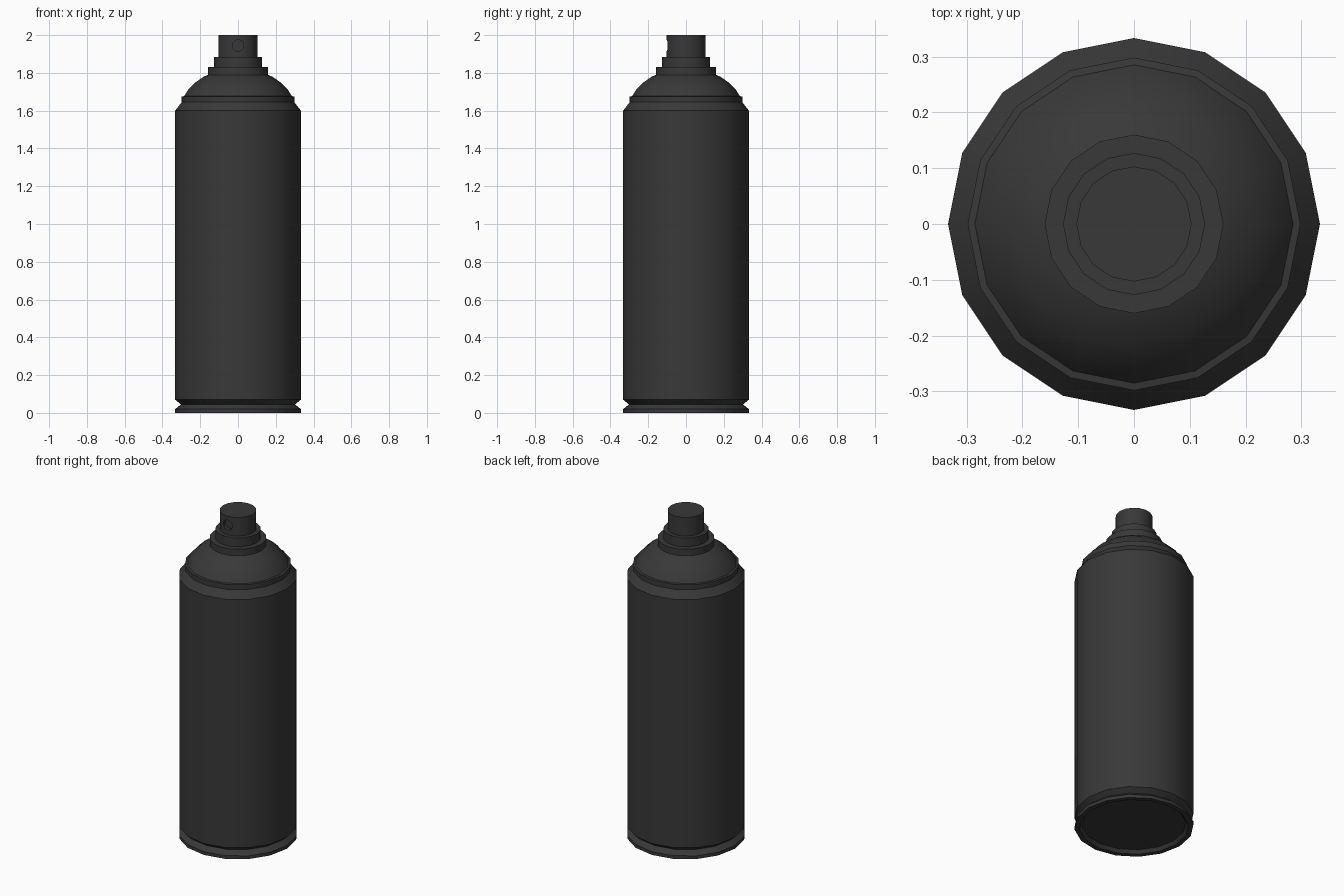
import bpy, bmesh, math

if "Cube" in bpy.data.objects:
    bpy.data.objects.remove(bpy.data.objects["Cube"])

SIDES = 16


def lathe(name, profile):
    """Revolve (radius, height) points around z and cap both ends."""
    bm = bmesh.new()
    rings = []
    for r, z in profile:
        rings.append([bm.verts.new((r * math.cos(2 * math.pi * i / SIDES),
                                    r * math.sin(2 * math.pi * i / SIDES), z))
                      for i in range(SIDES)])
    for a, b in zip(rings, rings[1:]):
        for i in range(SIDES):
            j = (i + 1) % SIDES
            bm.faces.new((a[i], a[j], b[j], b[i]))
    bm.faces.new(rings[0][::-1])
    bm.faces.new(rings[-1])
    bmesh.ops.recalc_face_normals(bm, faces=bm.faces)
    mesh = bpy.data.meshes.new(name)
    bm.to_mesh(mesh)
    bm.free()
    obj = bpy.data.objects.new(name, mesh)
    bpy.context.collection.objects.link(obj)
    obj.data.materials.append(dark)
    return obj


def smooth(obj):
    bpy.ops.object.select_all(action='DESELECT')
    obj.select_set(True)
    bpy.context.view_layer.objects.active = obj
    bpy.ops.object.shade_smooth_by_angle(angle=math.radians(30))


dark = bpy.data.materials.new("dark_grey")
dark.diffuse_color = (0.04, 0.04, 0.04, 1)
dark.use_nodes = True
dark.node_tree.nodes["Principled BSDF"].inputs["Base Color"].default_value = dark.diffuse_color

# Can: recessed base, rolled rim, groove, body, shoulder ring, dome, valve cup
can = lathe("can_body", [
    (0.29, 0.02), (0.305, 0.0), (0.333, 0.0), (0.333, 0.02), (0.302, 0.045),
    (0.333, 0.07), (0.333, 1.60), (0.298, 1.645), (0.298, 1.675),
    (0.285, 1.677), (0.262, 1.714), (0.225, 1.75), (0.185, 1.778),
    (0.16, 1.79), (0.16, 1.83), (0.127, 1.83), (0.127, 1.885), (0.10, 1.885)])

# Spray nozzle
nozzle = lathe("spray_nozzle", [(0.103, 1.88), (0.103, 2.0)])

# Spray hole cut into the front of the nozzle
bpy.ops.mesh.primitive_cylinder_add(vertices=16, radius=0.03, depth=0.06,
                                    location=(0, -0.11, 1.945),
                                    rotation=(math.pi / 2, 0, 0))
cutter = bpy.context.object
cutter.name = "spray_hole_cutter"
cutter.hide_render = True
cut = nozzle.modifiers.new("spray_hole", 'BOOLEAN')
cut.operation = 'DIFFERENCE'
cut.object = cutter
cut.solver = 'EXACT'
bpy.ops.object.select_all(action='DESELECT')
nozzle.select_set(True)
bpy.context.view_layer.objects.active = nozzle
bpy.ops.object.modifier_apply(modifier=cut.name)
bpy.data.objects.remove(cutter)

for part in (can, nozzle):
    smooth(part)
